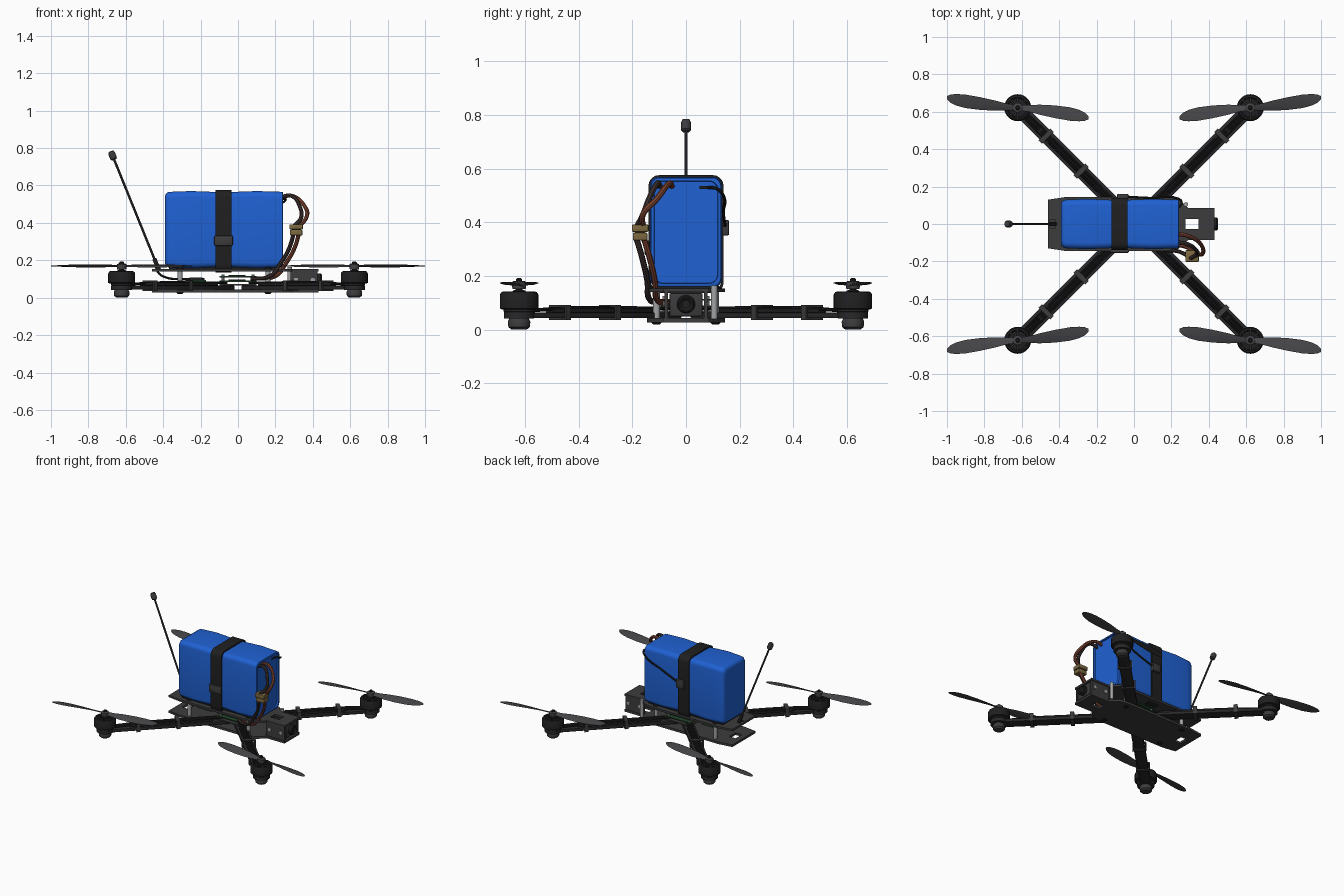
import bpy, bmesh, math
from mathutils import Vector, Matrix

if "Cube" in bpy.data.objects:
    bpy.data.objects.remove(bpy.data.objects["Cube"])


def mat(name, r, g, b):
    m = bpy.data.materials.new(name)
    m.diffuse_color = (r, g, b, 1)
    m.use_nodes = True
    m.node_tree.nodes["Principled BSDF"].inputs["Base Color"].default_value = m.diffuse_color
    return m


BLACK = mat("black rubber", .014, .014, .015)
CARBON = mat("carbon grey", .045, .045, .048)
ARM = mat("dark arm grey", .022, .022, .024)
BLUE = mat("battery blue", .014, .12, .65)
PROP = mat("propeller grey", .06, .06, .065)
SILVER = mat("silver metal", .36, .37, .38)
GREEN = mat("board green", .02, .07, .03)
GOLD = mat("connector gold", .2, .14, .05)
RED = mat("wire red brown", .2, .055, .03)
WIRE = mat("wire dark", .045, .03, .028)


def finish(name, bm, m, mw=None):
    bmesh.ops.recalc_face_normals(bm, faces=bm.faces)
    me = bpy.data.meshes.new(name)
    bm.to_mesh(me)
    bm.free()
    if mw:
        me.transform(mw)
    me.materials.append(m)
    ob = bpy.data.objects.new(name, me)
    bpy.context.collection.objects.link(ob)
    return ob


def loft(name, rings, m, loop=False, mw=None):
    bm = bmesh.new()
    vs = [[bm.verts.new(p) for p in r] for r in rings]
    n = len(vs[0])
    pairs = list(zip(vs, vs[1:])) + ([(vs[-1], vs[0])] if loop else [])
    for a, b in pairs:
        for i in range(n):
            bm.faces.new((a[i], a[(i + 1) % n], b[(i + 1) % n], b[i]))
    if not loop:
        bm.faces.new(vs[0])
        bm.faces.new(vs[-1])
    return finish(name, bm, m, mw)


def box(name, x, y, z, m, bevel=0, mw=None):
    bm = bmesh.new()
    bmesh.ops.create_cube(bm, size=1)
    for v in bm.verts:
        v.co = [(r[0] + r[1]) / 2 + c * (r[1] - r[0]) for r, c in zip((x, y, z), v.co)]
    if bevel:
        bmesh.ops.bevel(bm, geom=bm.edges[:], offset=bevel, segments=2, affect='EDGES', profile=.5)
    return finish(name, bm, m, mw)


def lathe(name, prof, m, mw=None, n=28):
    rings = [[(r * math.cos(i * math.tau / n), r * math.sin(i * math.tau / n), z) for i in range(n)]
             for r, z in prof]
    return loft(name, rings, m, mw=mw)


def tube(name, pts, r, m):
    cu = bpy.data.curves.new(name, 'CURVE')
    cu.dimensions = '3D'
    cu.bevel_depth, cu.bevel_resolution, cu.resolution_u = r, 2, 8
    cu.use_fill_caps = True
    s = cu.splines.new('BEZIER')
    s.bezier_points.add(len(pts) - 1)
    for b, p in zip(s.bezier_points, pts):
        b.co = p
        b.handle_left_type = b.handle_right_type = 'AUTO'
    cu.materials.append(m)
    bpy.context.collection.objects.link(bpy.data.objects.new(name, cu))


def plate(name, outlines, z0, z1, m):
    # flat filled curve; inner outlines become holes
    cu = bpy.data.curves.new(name, 'CURVE')
    cu.dimensions, cu.fill_mode, cu.extrude = '2D', 'BOTH', (z1 - z0) / 2
    for o in outlines:
        s = cu.splines.new('POLY')
        s.points.add(len(o) - 1)
        for p, q in zip(s.points, o):
            p.co = (*q, 0, 1)
        s.use_cyclic_u = True
    cu.materials.append(m)
    ob = bpy.data.objects.new(name, cu)
    ob.location.z = (z0 + z1) / 2
    bpy.context.collection.objects.link(ob)


def rect(x0, x1, h):
    return [(x0, -h), (x1, -h), (x1, h), (x0, h)]


def rounded(x, hy, z0, z1, r):
    # rounded rectangle ring in the yz plane
    pts = []
    for k, (sy, zc) in enumerate(((1, z1 - r), (-1, z1 - r), (-1, z0 + r), (1, z0 + r))):
        for j in range(6):
            a = math.pi / 2 * (k + j / 5)
            pts.append((x, sy * (hy - r) + r * math.cos(a), zc + r * math.sin(a)))
    return pts


# frame plates
half = [(.43, .085), (.29, .085), (.235, .135), (.18, .145), (-.36, .145), (-.46, .13)]
outline = half + [(x, -y) for x, y in reversed(half)]
front_hole = rect(.275, .345, .026)
plate("bottom_plate", [outline, front_hole, rect(-.42, -.37, .035)], .027, .043, CARBON)
plate("top_plate", [outline, front_hole, rect(-.45, -.42, .022)], .14, .154, CARBON)
for x in (-.31, .16):
    for y in (-.11, .11):
        lathe("standoff", [(.013, .04), (.013, .142)], SILVER, Matrix.Translation((x, y, 0)), 12)
        lathe("screw", [(.018, .152), (.018, .158), (.012, .163)], BLACK, Matrix.Translation((x, y, 0)), 12)
        lathe("lower_screw", [(.012, .02), (.018, .025), (.018, .03)], BLACK, Matrix.Translation((x, y, 0)), 12)
lathe("front_post", [(.012, .04), (.012, .165)], SILVER, Matrix.Translation((.277, .105, 0)), 12)

# nose camera
for s in (-1, 1):
    box("camera_side", (.28, .425), sorted((s * .068, s * .08)), (.043, .14), CARBON)
    for x in (.31, .4):
        lathe("camera_screw", [(.012, 0), (.012, .006)], SILVER,
              Matrix.Translation((x, s * .08, .095)) @ Matrix.Rotation(-s * math.pi / 2, 4, 'X'), 10)
box("camera_body", (.355, .425), (-.062, .062), (.05, .137), CARBON, .006)
lathe("camera_lens", [(.034, 0), (.034, .02), (.029, .026), (.024, .026), (.015, .018)], BLACK,
      Matrix.Translation((.422, 0, .095)) @ Matrix.Rotation(math.pi / 2, 4, 'Y'), 20)

# electronics between the plates
box("arm_clamp", (-.1, .1), (-.1, .1), (.064, .072), CARBON)
for z in (.084, .108):
    box("circuit_board", (-.1, .1), (-.095, .095), (z, z + .007), GREEN)
    box("chip", (-.05, .04), (-.05, .05), (z + .007, z + .014), BLACK)
for x in (-.08, .08):
    for y in (-.08, .08):
        lathe("board_post", [(.008, .07), (.008, .125)], SILVER, Matrix.Translation((x, y, 0)), 8)
box("radio_board", (-.28, -.17), (-.06, .06), (.085, .095), GREEN)
box("radio_shield", (-.26, -.19), (-.04, .04), (.095, .107), BLACK)

# arms, motors and propellers
BLADE = [(.0, -.014, .014, .5), (.06, -.014, .022, .5), (.12, -.016, .038, .45), (.2, -.012, .056, .35),
         (.28, -.002, .07, .25), (.33, .012, .073, .2), (.36, .027, .07, .15), (.378, .045, .062, .1)]
for sx in (-1, 1):
    for sy in (-1, 1):
        T = Matrix.Translation((.622 * sx, .622 * sy, 0))
        A = Matrix.Rotation(math.atan2(sy, sx), 4, 'Z')
        box("arm", (.06, .88), (-.037, .037), (.043, .064), ARM, .003, A)
        box("arm_wire_cover", (.17, .72), (-.022, .022), (.063, .079), BLACK, .004, A)
        for r in (.4, .665):
            for y0, y1, z0, z1 in ((-.045, -.037, .038, .092), (.037, .045, .038, .092),
                                   (-.045, .045, .085, .093), (-.045, .045, .036, .043)):
                box("arm_band", (r - .013, r + .013), (y0, y1), (z0, z1), CARBON, mw=A)
        for k in (-1, 0, 1):
            tube("motor_wire", [A @ Vector(p) for p in ((.1, k * .014, .08), (.4, k * .012, .082),
                 (.66, k * .013, .08), (.83, k * .015, .07))], .006, BLACK)
        lathe("motor_mount", [(.056, .042), (.056, .066)], ARM, T)
        lathe("motor_foot", [(.028, 0), (.04, .01), (.042, .03), (.036, .043)], CARBON, T, 12)
        lathe("motor_base", [(.05, .064), (.058, .068), (.058, .078)], ARM, T)
        lathe("motor_bell", [(.064, .076), (.072, .08), (.072, .13), (.066, .14), (.056, .143),
                             (.05, .132), (.024, .132), (.024, .145), (.012, .15)], BLACK, T)
        for k in range(8):
            box("bell_spoke", (.02, .056), (-.005, .005), (.13, .142), ARM,
                mw=T @ Matrix.Rotation(k * math.pi / 4, 4, 'Z'))
        lathe("prop_hub", [(.024, .152), (.026, .158), (.026, .178), (.02, .182)], PROP, T, 20)
        lathe("prop_nut", [(.013, .145), (.013, .188), (.008, .193)], BLACK, T, 6)
        for d in (1, -1):
            rings = []
            for s, lo, hi, tw in BLADE:
                c, t = (lo + hi) / 2, (.006 if s < .3 else .004)
                w = (hi - lo) * tw / 2
                pts = [(lo, -w), (c, t), (hi, w), (c, -t)]
                rings.append([(sx * s * d, sy * y * d, .17 + z * .7) for y, z in pts])
            loft("prop_blade", rings, PROP, mw=T)

# battery, with pillowy wrap and a recessed front end
rings = []
for x, k in ((-.39, .022), (-.385, .01), (-.372, .002), (-.34, 0), (-.25, -.003), (-.14, .001), (-.075, .004),
             (-.01, .001), (.1, -.003), (.2, 0), (.238, .001), (.24, .004), (.24, .012), (.23, .014)):
    rings.append(rounded(x, .131 - k, .16 + k, .567 - k, .032))
loft("battery", rings, BLUE)
box("battery_pad", (-.37, .22), (-.11, .11), (.153, .166), BLACK)

# strap and buckle
loft("battery_strap", [rounded(-.12, .131, .146, .567, .034), rounded(-.12, .14, .136, .576, .04),
                       rounded(-.034, .14, .136, .576, .04), rounded(-.034, .131, .146, .567, .034)],
     BLACK, loop=True)
box("strap_buckle", (-.127, -.027), (-.155, -.136), (.277, .333), CARBON, .008)

# balance lead on the far side
box("balance_slot", (.231, .236), (.05, .085), (.525, .535), BLACK)
tube("balance_lead", [(.23, .08, .53), (.255, .115, .525), (.225, .139, .5), (.1, .139, .44), (-.04, .146, .385)],
     .006, BLACK)
box("balance_plug", (-.09, -.03), (.135, .16), (.352, .408), CARBON, .003)

# power leads and connector
for k, m in ((-1, WIRE), (1, RED)):
    o = k * .014
    tube("battery_lead", [(.225, -.075 + o * 1.6, .535), (.285, -.085 + o * 1.6, .545), (.345 + o, -.125 + o, .485),
                          (.352 + o, -.16, .43), (.312 + o, -.172 + o, .38)], .011, m)
    tube("frame_lead", [(.312 + o, -.172 + o, .345), (.29 + o, -.15 + o, .27), (.24 + o, -.13 + o, .18),
                        (.19 + o, -.125 + o, .118), (.07, -.08 + o, .1)], .011, m)
box("connector_upper", (.275, .347), (-.202, -.14), (.365, .392), GOLD, .004)
box("connector_lower", (.278, .344), (-.198, -.144), (.333, .362), GOLD, .004)
box("connector_core", (.285, .337), (-.19, -.152), (.355, .37), BLACK)

# antenna
base, tip = Vector((-.44, 0, .19)), Vector((-.677, 0, .775))
tube("antenna_rod", [base, (base + tip) / 2, tip], .0065, CARBON)
tube("antenna_cable", [base, (-.43, 0, .14), (-.39, 0, .11), (-.28, 0, .1), (-.18, 0, .1)], .006, BLACK)
R = (tip - base).to_track_quat('Z', 'Y').to_matrix().to_4x4()
lathe("antenna_tip", [(.012, -.04), (.018, -.034), (.019, -.005), (.015, .006), (.006, .009)], CARBON,
      Matrix.Translation(tip) @ R, 16)
lathe("antenna_boot", [(.012, -.05), (.011, .02)], BLACK, Matrix.Translation(base) @ R, 12)

# turn curves into meshes and smooth the round parts
bpy.ops.object.select_all(action='DESELECT')
for ob in bpy.context.collection.objects:
    if ob.type == 'CURVE':
        ob.select_set(True)
        bpy.context.view_layer.objects.active = ob
bpy.ops.object.convert(target='MESH')
bpy.ops.object.select_all(action='SELECT')
bpy.ops.object.shade_smooth_by_angle(angle=math.radians(35))
